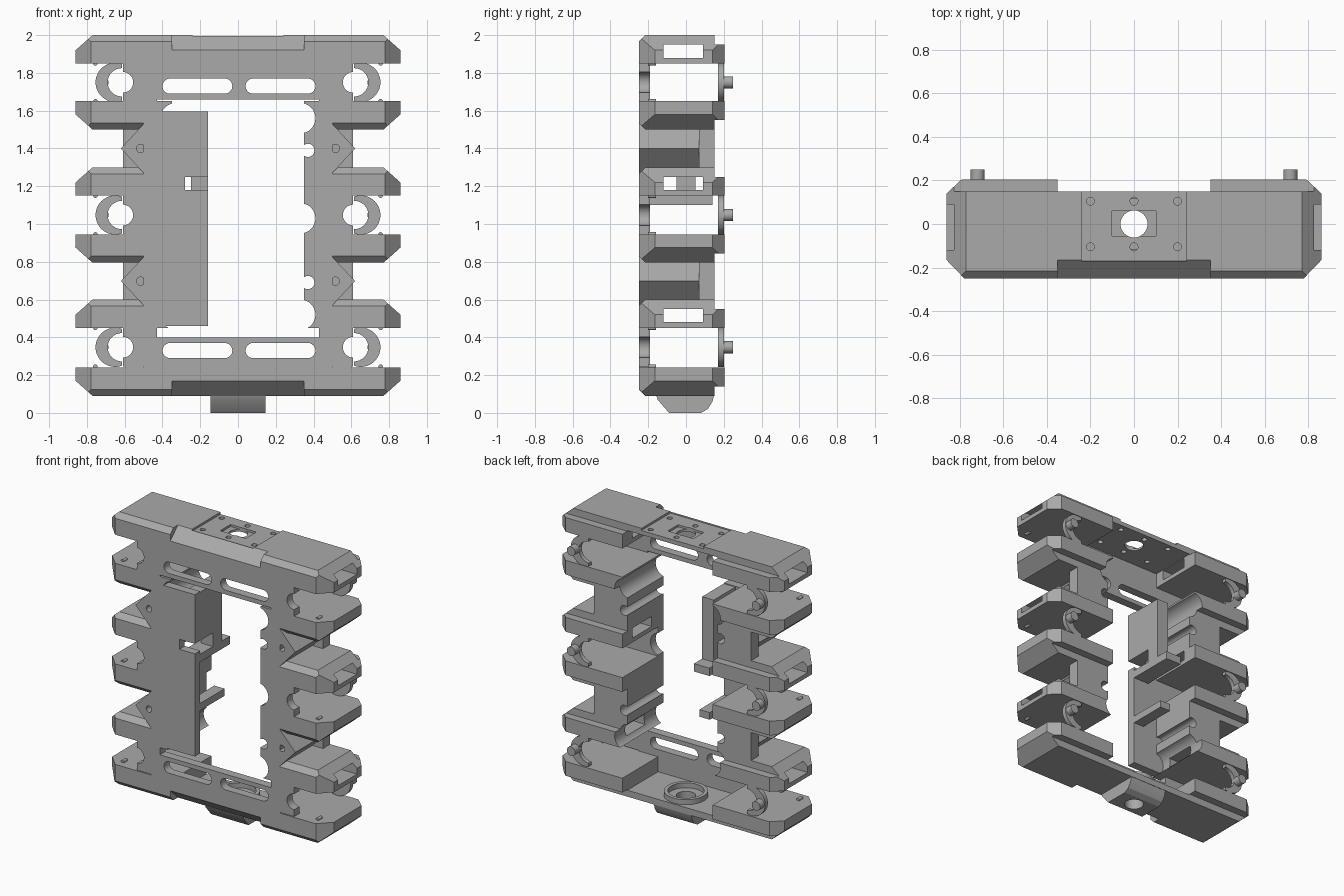
import bpy, bmesh, math
from mathutils import Vector

old = bpy.data.objects.get("Cube")
if old:
    bpy.data.objects.remove(old, do_unlink=True)

grey = bpy.data.materials.new("plain grey")
grey.use_nodes = True
colour = (0.4, 0.4, 0.4, 1)
grey.diffuse_color = colour
grey.node_tree.nodes["Principled BSDF"].inputs["Base Color"].default_value = colour

FRONT, INNER, BACK = -0.25, -0.19, 0.15
HEIGHT = 2.09                        # z -> HEIGHT - z swaps top and bottom
UPPER_RIBS = (1.85, 1.15, 0.45)      # base heights
LOWER_RIBS = (1.5, 0.795, 0.09)
GAPS = ((1.65, 1.85), (0.945, 1.15), (0.245, 0.45))
BLOCKS = ((1.3, 1.5), (0.6, 0.795))


def prism(name, pts, axis, a, b):
    """Extrude a 2D outline along x, y or z from a to b."""
    def place(u, v, d):
        return {"x": (d, u, v), "y": (u, d, v), "z": (u, v, d)}[axis]
    bm = bmesh.new()
    face = bm.faces.new([bm.verts.new(place(u, v, a)) for u, v in pts])
    ext = bmesh.ops.extrude_face_region(bm, geom=[face])
    moved = [g for g in ext["geom"] if isinstance(g, bmesh.types.BMVert)]
    bmesh.ops.translate(bm, verts=moved, vec=Vector(place(0, 0, b - a)))
    bmesh.ops.recalc_face_normals(bm, faces=bm.faces)
    me = bpy.data.meshes.new(name)
    bm.to_mesh(me)
    bm.free()
    me.materials.append(grey)
    ob = bpy.data.objects.new(name, me)
    bpy.context.collection.objects.link(ob)
    return ob


def box(name, x, y, z):
    return prism(name, [(x[0], y[0]), (x[1], y[0]), (x[1], y[1]), (x[0], y[1])], "z", *z)


def rod(name, u, v, r, axis, a, b, n=32):
    pts = [(u + r * math.cos(math.tau * i / n), v + r * math.sin(math.tau * i / n)) for i in range(n)]
    return prism(name, pts, axis, a, b)


def boolean(ob, tools, op="DIFFERENCE"):
    """Apply each tool to the part and throw the tools away."""
    for t in tools:
        m = ob.modifiers.new("cut", "BOOLEAN")
        m.operation, m.object, m.solver = op, t, "EXACT"
        bpy.context.view_layer.objects.active = ob
        bpy.ops.object.modifier_apply(modifier=m.name)
        bpy.data.objects.remove(t, do_unlink=True)
    return ob


def variant(ob, name, sx=1, flip=False, dz=0.0):
    """Copy a part, mirrored in x and/or z, then lifted."""
    new = ob.copy()
    new.data = ob.data.copy()
    new.name = name
    bpy.context.collection.objects.link(new)
    bm = bmesh.new()
    bm.from_mesh(new.data)
    for v in bm.verts:
        v.co = (v.co.x * sx, v.co.y, (-v.co.z if flip else v.co.z) + dz)
    if (sx < 0) != flip:
        bmesh.ops.reverse_faces(bm, faces=bm.faces)
    bm.to_mesh(new.data)
    bm.free()
    return new


def grooves(s):
    """Round channels along the inner edge of a column."""
    big = [rod("cutter", s * 0.33, z, 0.08, "y", -0.3, 0.3) for z in (1.56, 1.03, 0.52)]
    small = [rod("cutter", s * 0.37, z, 0.035, "y", -0.3, 0.3) for z in (1.39, 0.69)]
    return big + small


# Bevelled rib: the overlap of its side, top and front outlines
rib = prism("rib", [(FRONT, 0), (0.205, 0), (0.205, 0.1), (BACK, 0.1), (BACK, 0.15),
                    (-0.215, 0.15), (FRONT, 0.115)], "x", 0.35, 0.9)
boolean(rib, [
    prism("cutter", [(0.3, -0.3), (0.73, -0.3), (0.86, -0.165), (0.86, 0.14), (0.79, 0.205),
                     (0.74, 0.26), (0.3, 0.26)], "z", -0.1, 0.3),
    prism("cutter", [(0.3, -0.1), (0.86, -0.1), (0.86, 0.07), (0.77, 0.15), (0.7, 0.21), (0.3, 0.21)],
          "y", -0.4, 0.4)], "INTERSECT")
slotted = variant(rib, "slotted_rib")
boolean(slotted, [box("cutter", (0.3, 0.9), (-0.12, 0.09), (0.03, 0.1))])
for s, side in ((1, "left"), (-1, "right")):
    for i, z in enumerate(UPPER_RIBS):
        ob = variant(slotted, f"{side}_upper_rib_{i}", s, dz=z)
        if i:
            boolean(ob, grooves(s))
    for i, z in enumerate(LOWER_RIBS):
        ob = variant(rib, f"{side}_lower_rib_{i}", s, True, z + 0.15)
        if i < 2:
            boolean(ob, grooves(s))
for ob in (rib, slotted):
    bpy.data.objects.remove(ob, do_unlink=True)

# Front plate with its opening, slots and side notch
plate = box("front_plate", (-0.5, 0.5), (FRONT, INNER), (0.17, 1.92))
cuts = [box("cutter", (-0.16, 0.35), (-0.3, 0), (0.4, 1.66)),
        box("cutter", (-0.28, -0.1), (-0.3, 0), (1.18, 1.25))]
for z in ((0.4, 0.46), (1.595, 1.66)):
    cuts.append(box("cutter", (-0.43, 0.43), (-0.3, 0), z))
for z in (1.73, 0.33):
    for x in (-0.215, 0.225):
        pts = []
        for i in range(26):
            a = math.pi * (i if i < 13 else i - 1) / 12 - math.pi / 2
            pts.append((x + (0.145 if i < 13 else -0.145) + 0.04 * math.cos(a), z + 0.04 * math.sin(a)))
        cuts.append(prism("cutter", pts, "y", -0.3, 0))
boolean(plate, cuts + grooves(1))

for s, side in ((1, "left"), (-1, "right")):
    # Open gaps: notched front flank, rear crescent and peg
    for i, (z0, z1) in enumerate(GAPS):
        mid = (z0 + z1) / 2
        flank = box(f"{side}_flank_{i}", sorted((s * 0.49, s * 0.61)), (FRONT, INNER), (z0, z1))
        boolean(flank, [rod("cutter", s * 0.61, mid, 0.055, "y", -0.3, 0)])
        crescent = rod(f"{side}_crescent_{i}", s * 0.65, mid, 0.104, "y", 0.17, 0.2, 48)
        boolean(crescent, [rod("cutter", s * 0.615, mid, 0.075, "y", 0, 0.3),
                           box("cutter", sorted((s * 0.4, s * 0.615)), (0, 0.3), (z0 - 0.1, z1 + 0.1))])
        rod(f"{side}_peg_{i}", s * 0.717, mid, 0.032, "y", 0.18, 0.25)
        for z in (z0, z1):
            rod(f"{side}_stud_{i}", s * 0.755, z, 0.012, "y", -0.2, -0.16, 12)
    # Filled gaps: ridged block with a bored hole, plus a rear block
    for i, (z0, z1) in enumerate(BLOCKS):
        mid = (z0 + z1) / 2
        pts = [(s * x, z) for x, z in ((0.35, z0 - 0.03), (0.5, z0 - 0.03), (0.62, mid),
                                       (0.5, z1 + 0.03), (0.35, z1 + 0.03))]
        ridge = prism(f"{side}_ridge_block_{i}", pts, "y", FRONT, 0.07)
        boolean(ridge, [rod("cutter", s * 0.515, mid, 0.022, "y", -0.3, -0.15)] + grooves(s))
        rear = box(f"{side}_rear_block_{i}", sorted((s * 0.35, s * 0.61)), (0.07, BACK), (z0, z1))
        boolean(rear, grooves(s))

# Wall and arms behind the wide panel
box("panel_wall", (-0.25, -0.16), (-0.2, 0.05), (1.25, 1.59))
box("panel_hook", (-0.25, -0.16), (-0.05, 0.05), (1.15, 1.25))
box("panel_shelf", (-0.28, -0.16), (-0.2, 0.14), (1.1, 1.155))
box("panel_arm", (-0.24, -0.16), (-0.2, 0.08), (0.76, 0.81))

# Top and bottom beams with a broad front bevel
beam = prism("top_beam", [(FRONT, 1.92), (-0.165, 2.0), (BACK, 2.0), (BACK, 1.955),
                          (INNER, 1.955), (INNER, 1.92)], "x", -0.36, 0.36)
base = variant(beam, "bottom_beam", 1, True, HEIGHT)
boolean(beam, [box("cutter", (-0.24, 0.24), (-0.17, 0.3), (1.985, 2.1)),
               box("cutter", (-0.1, 0.1), (-0.055, 0.06), (1.97, 2.1)),
               rod("cutter", 0, 0, 0.062, "z", 1.8, 2.1)]
        + [rod("cutter", x, y, 0.018, "z", 1.8, 2.1, 16) for x in (-0.2, 0, 0.2) for y in (-0.105, 0.105)])
boolean(base, [rod("cutter", 0, 0, 0.062, "z", 0, 0.4)])

# Mounting foot and the ring above it
foot = prism("foot", [(-0.16, 0.1), (-0.15, 0.07), (-0.09, 0), (0.08, 0), (0.115, 0.02), (0.14, 0.06),
                      (BACK, 0.1)], "x", -0.145, 0.145)
boolean(foot, [rod("cutter", 0, 0, 0.062, "z", -0.1, 0.3)])
ring = rod("foot_ring", 0, 0, 0.14, "z", 0.12, 0.17, 48)
boolean(ring, [rod("cutter", 0, 0, 0.115, "z", 0, 0.3, 48)])

# Smooth the round surfaces, keep the edges sharp
bpy.ops.object.select_all(action="DESELECT")
for ob in bpy.context.scene.objects:
    if ob.type == "MESH" and grey.name in ob.data.materials:
        ob.select_set(True)
        bpy.context.view_layer.objects.active = ob
bpy.ops.object.shade_smooth_by_angle(angle=math.radians(25))
